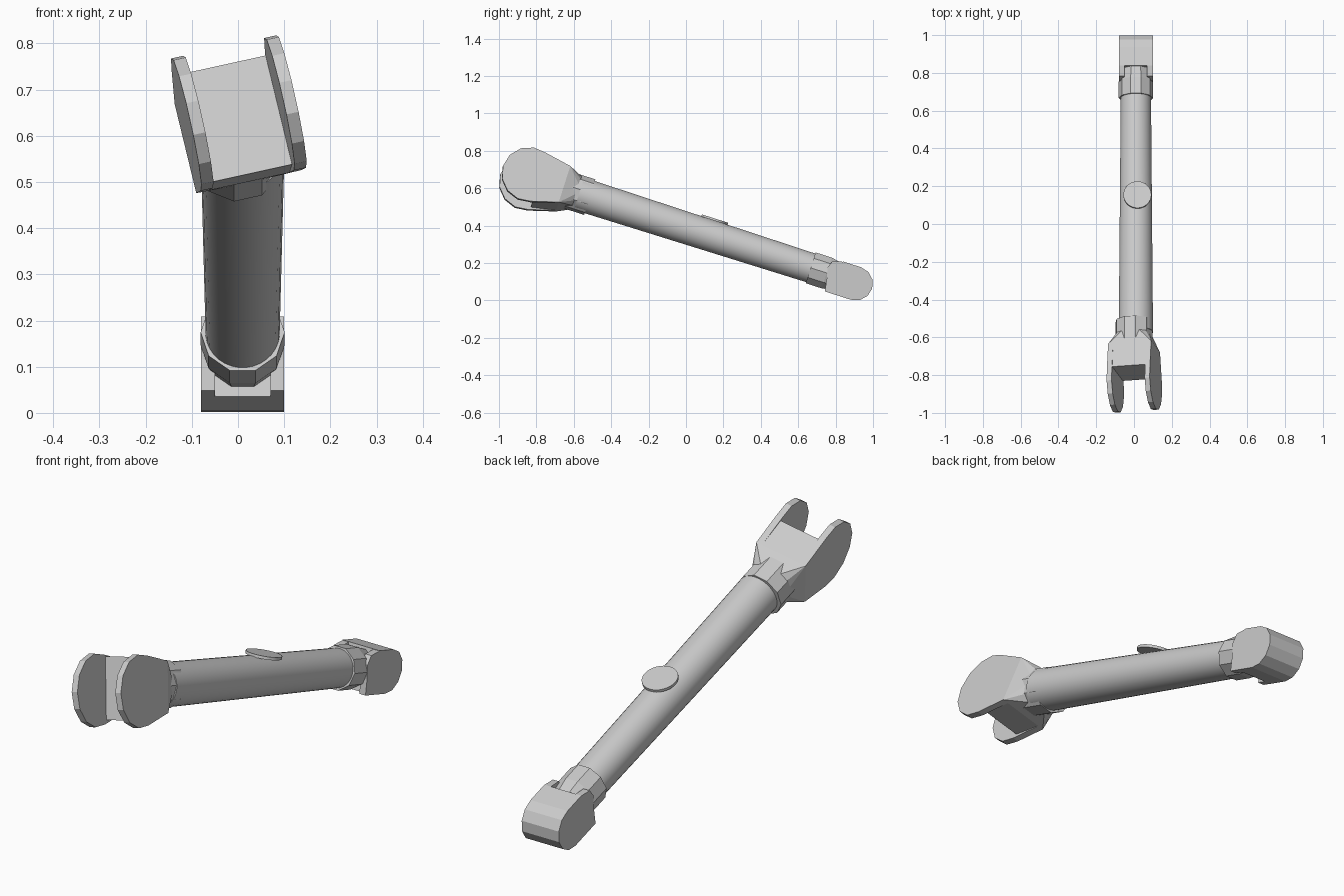
import bpy, bmesh
from math import sin, cos, pi, radians
from mathutils import Matrix

cube = bpy.data.objects.get("Cube")
if cube:
    bpy.data.objects.remove(cube)

grey = bpy.data.materials.new("plain_grey")
grey.use_nodes = True
colour = (0.6, 0.6, 0.6, 1)
grey.diffuse_color = colour
grey.node_tree.nodes["Principled BSDF"].inputs["Base Color"].default_value = colour

# Strut frame: local y runs along the tilted strut, the fork is also rolled about it
strut = Matrix.Translation((0.01, 0, 0.388)) @ Matrix.Rotation(radians(-17.75), 4, 'X')
fork = strut @ Matrix.Translation((-0.01, 0, 0)) @ Matrix.Rotation(radians(-13), 4, 'Y')


def finish(name, bm, frame, smooth=False):
    bmesh.ops.recalc_face_normals(bm, faces=bm.faces[:])
    mesh = bpy.data.meshes.new(name)
    bm.to_mesh(mesh)
    bm.free()
    mesh.materials.append(grey)
    obj = bpy.data.objects.new(name, mesh)
    bpy.context.collection.objects.link(obj)
    obj.matrix_world = frame
    if smooth:
        bpy.ops.object.select_all(action='DESELECT')
        obj.select_set(True)
        bpy.context.view_layer.objects.active = obj
        bpy.ops.object.shade_smooth_by_angle(angle=radians(35))
    return obj


def prism(name, outline, x0, x1, frame):
    """Side outline of (y, z) points extruded across x."""
    bm = bmesh.new()
    face = bm.faces.new([bm.verts.new((x0, y, z)) for y, z in outline])
    new = bmesh.ops.extrude_face_region(bm, geom=[face])["geom"]
    verts = [v for v in new if isinstance(v, bmesh.types.BMVert)]
    bmesh.ops.translate(bm, verts=verts, vec=(x1 - x0, 0, 0))
    return finish(name, bm, frame)


def ring(bm, y, r, sides):
    turns = [2 * pi * (i + 0.5) / sides + pi / 2 for i in range(sides)]
    return [bm.verts.new((r * cos(a), y, r * sin(a))) for a in turns]


def turned(name, profile, sides, frame, smooth=False):
    """Profile of (y, radius) points turned about the strut axis."""
    bm = bmesh.new()
    rings = [ring(bm, y, r, sides) for y, r in profile]
    for a, b in zip(rings, rings[1:]):
        for i in range(sides):
            j = (i + 1) % sides
            bm.faces.new((a[i], a[j], b[j], b[i]))
    bm.faces.new(rings[0])
    bm.faces.new(rings[-1])
    return finish(name, bm, frame, smooth)


def arc(y, z, r, start, end, steps):
    angles = [radians(start + (end - start) * i / steps) for i in range(steps + 1)]
    return [(y + r * cos(a), z + r * sin(a)) for a in angles]


# Main tube with its two faceted collars
turned("main_tube", [(-0.6, 0.091), (0.76, 0.08)], 32, strut, smooth=True)
turned("fork_collar", [(-0.66, 0.1), (-0.54, 0.1)], 10, fork)
turned("lug_collar", [(0.7, 0.091), (0.79, 0.091), (0.87, 0.075)], 10, strut)

# Fork: two cheek plates with rounded heads
cheek = arc(-0.885, -0.008, 0.148, 70, 290, 8) + [(-0.69, -0.105), (-0.69, 0.103)]
for side, name in ((1, "fork_plate_left"), (-1, "fork_plate_right")):
    prism(name, cheek, side * 0.09, side * 0.117, fork)

# Fork web between the plates
web = [(-0.825, 0.124), (-0.69, 0.103), (-0.69, -0.105), (-0.825, -0.13)]
prism("fork_web", web, -0.09, 0.09, fork)

# Fork neck narrowing from the square web to the round collar
bm = bmesh.new()
for x in (-0.117, 0.117):
    for z in (-0.105, 0.103):
        bm.verts.new((x, -0.69, z))
ring(bm, -0.59, 0.08, 10)
bmesh.ops.convex_hull(bm, input=bm.verts[:])
bmesh.ops.dissolve_limit(bm, angle_limit=0.02, verts=bm.verts[:], edges=bm.edges[:])
finish("fork_neck", bm, fork)

# Rounded end lug with side ears clasping the collar
lug = arc(0.956, -0.006, 0.091, -90, 90, 6) + [(0.855, 0.085), (0.855, -0.097)]
prism("end_lug", lug, -0.09, 0.09, strut)
ear = [(0.86, 0.085), (0.8, 0.068), (0.785, 0.03), (0.8, -0.03), (0.81, -0.097), (0.86, -0.097)]
for side, name in ((1, "lug_ear_left"), (-1, "lug_ear_right")):
    prism(name, ear, side * 0.06, side * 0.09, strut)

# Thin round cap on top of the tube
bm = bmesh.new()
bmesh.ops.create_cone(bm, cap_ends=True, segments=32, radius1=0.074, radius2=0.074, depth=0.012)
finish("round_cap", bm, strut @ Matrix.Translation((0.008, 0.133, 0.089)), smooth=True)
